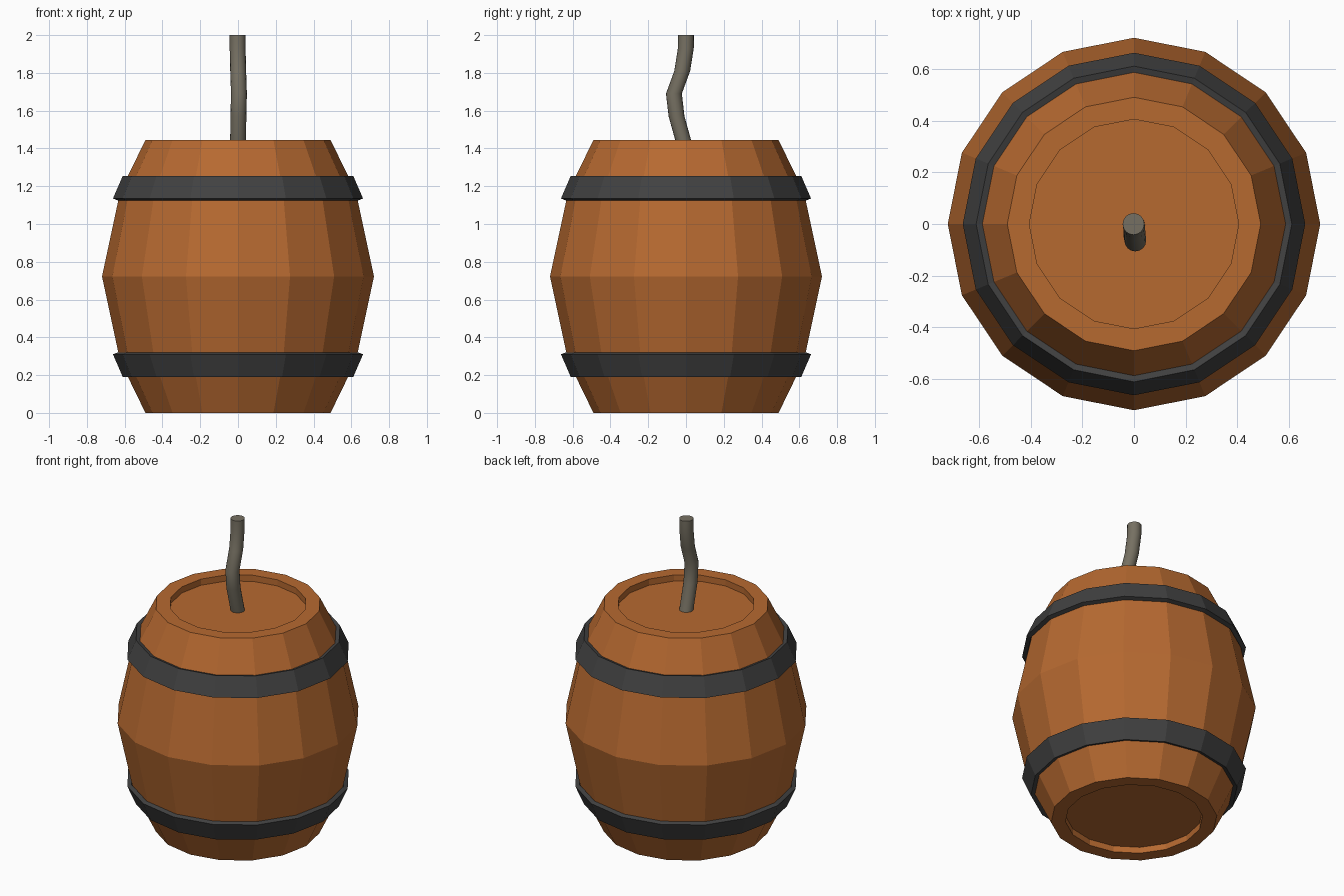
import bpy, bmesh, math

if "Cube" in bpy.data.objects:
    bpy.data.objects.remove(bpy.data.objects["Cube"])


def material(name, rgb):
    m = bpy.data.materials.new(name)
    m.diffuse_color = (*rgb, 1)
    m.use_nodes = True
    m.node_tree.nodes["Principled BSDF"].inputs["Base Color"].default_value = m.diffuse_color
    return m


WOOD = material("wood_brown", (0.47, 0.142, 0.03))
IRON = material("dark_iron", (0.053, 0.053, 0.053))
CORD = material("grey_cord", (0.18, 0.162, 0.122))


def loft(name, rings, sides, mat, closed=False):
    """Join horizontal rings (x, y, z, radius); cap the ends or close into a loop."""
    bm = bmesh.new()
    loops = []
    for x, y, z, r in rings:
        loops.append([bm.verts.new((x + r * math.cos(math.tau * i / sides),
                                    y + r * math.sin(math.tau * i / sides), z))
                      for i in range(sides)])
    pairs = list(zip(loops, loops[1:]))
    if closed:
        pairs.append((loops[-1], loops[0]))
    else:
        bm.faces.new(loops[0])
        bm.faces.new(loops[-1])
    for a, b in pairs:
        for i in range(sides):
            j = (i + 1) % sides
            bm.faces.new((a[i], a[j], b[j], b[i]))
    bmesh.ops.recalc_face_normals(bm, faces=bm.faces)
    me = bpy.data.meshes.new(name)
    bm.to_mesh(me)
    bm.free()
    me.materials.append(mat)
    ob = bpy.data.objects.new(name, me)
    bpy.context.collection.objects.link(ob)
    return ob


H = 1.445  # barrel height

# Barrel body with a recessed lid at both ends (profile mirrored about the belly)
half = [(0.405, 0.04), (0.405, 0.0), (0.49, 0.0), (0.624, 0.275)]
profile = half + [(0.72, H / 2)] + [(r, H - z) for r, z in reversed(half)]
loft("barrel", [(0, 0, z, r) for r, z in profile], 16, WOOD)

# Iron hoops, slanted with the staves
hoop = [(0.637, 0.32), (0.662, 0.31), (0.61, 0.19), (0.583, 0.198)]
loft("lower_hoop", [(0, 0, z, r) for r, z in hoop], 16, IRON, closed=True)
loft("upper_hoop", [(0, 0, H - z, r) for r, z in hoop], 16, IRON, closed=True)

# Bent fuse rising from the lid
path = [(0, 0, 1.39), (0.002, -0.05, 1.57), (0.005, -0.064, 1.69),
        (0.001, -0.02, 1.81), (-0.002, -0.001, 1.93), (-0.002, 0, 2.0)]
fuse = loft("fuse", [(x, y, z, 0.042) for x, y, z in path], 16, CORD)
bpy.context.view_layer.objects.active = fuse
fuse.select_set(True)
bpy.ops.object.shade_smooth_by_angle(angle=math.radians(30))
